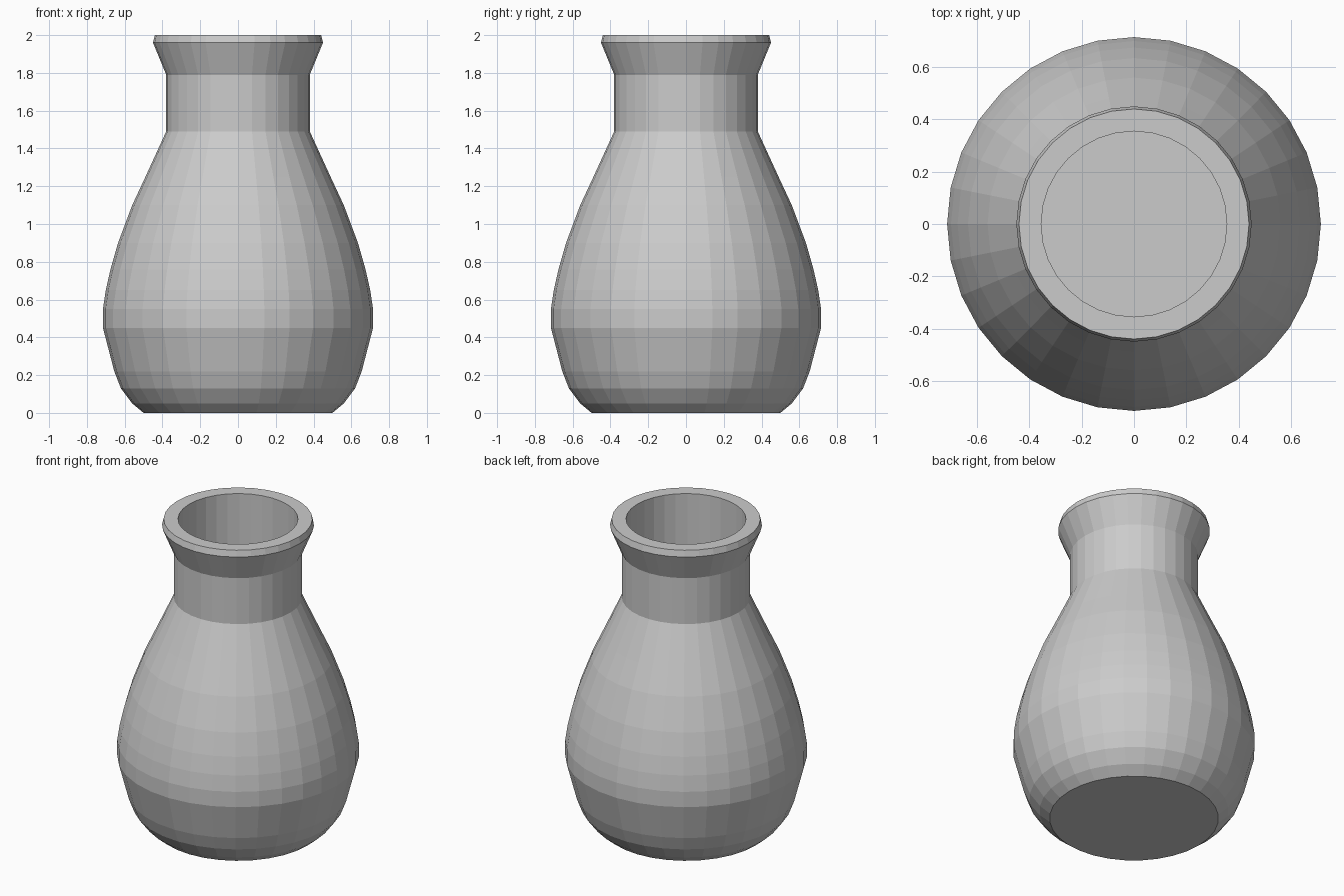
import bpy
import bmesh
from math import cos, sin, tau

if "Cube" in bpy.data.objects:
    bpy.data.objects.remove(bpy.data.objects["Cube"], do_unlink=True)

SIDES = 32

# Plain grey clay
clay = bpy.data.materials.new("grey_clay")
clay.use_nodes = True
grey = (0.6, 0.6, 0.6, 1)
clay.diffuse_color = grey
clay.node_tree.nodes["Principled BSDF"].inputs["Base Color"].default_value = grey

# Outer silhouette as (radius, height), from foot to lip
outer = [(0.5, 0), (0.56, 0.05), (0.62, 0.13), (0.655, 0.22), (0.715, 0.45),
         (0.715, 0.55), (0.7, 0.65), (0.675, 0.76), (0.635, 0.9), (0.56, 1.1),
         (0.49, 1.25), (0.38, 1.49), (0.38, 1.79), (0.45, 1.96), (0.44, 2)]

# Thin-walled inside: straight neck, then the belly, then the floor
wall = 0.025
belly = [(r - wall, z) for r, z in outer[1:12]]
inner = [(0.355, 2)] + belly[::-1]


def lathe(name, profile):
    """Revolve a profile about z, closing both ends with flat caps."""
    bm = bmesh.new()
    rings = [[bm.verts.new((r * cos(tau * i / SIDES), r * sin(tau * i / SIDES), z))
              for i in range(SIDES)] for r, z in profile]
    for low, high in zip(rings, rings[1:]):
        for i in range(SIDES):
            j = (i + 1) % SIDES
            bm.faces.new((low[i], low[j], high[j], high[i]))
    bm.faces.new(rings[0][::-1])
    bm.faces.new(rings[-1])
    bmesh.ops.recalc_face_normals(bm, faces=bm.faces)
    mesh = bpy.data.meshes.new(name)
    bm.to_mesh(mesh)
    bm.free()
    mesh.materials.append(clay)
    obj = bpy.data.objects.new(name, mesh)
    bpy.context.collection.objects.link(obj)
    return obj


# Hollow flat-shaded vase
lathe("vase", outer + inner)
